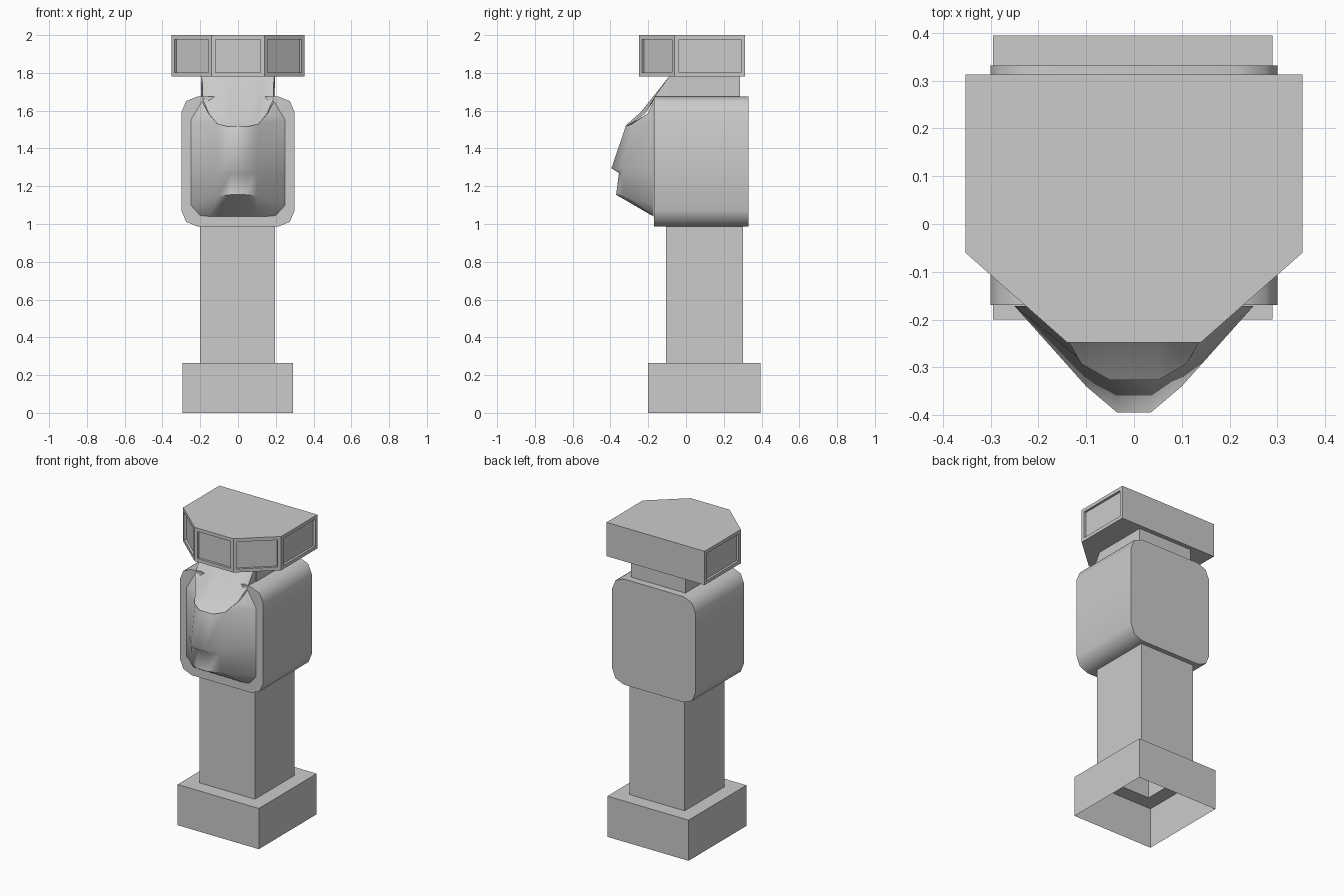
import bpy, bmesh, math

default = bpy.data.objects.get("Cube")
if default:
    bpy.data.objects.remove(default, do_unlink=True)

stone = bpy.data.materials.new("stone_grey")
stone.use_nodes = True
stone.diffuse_color = (0.6, 0.6, 0.6, 1)
stone.node_tree.nodes["Principled BSDF"].inputs["Base Color"].default_value = (0.6, 0.6, 0.6, 1)


def finish(name, bm, smooth=None):
    mesh = bpy.data.meshes.new(name)
    bm.to_mesh(mesh)
    bm.free()
    mesh.materials.append(stone)
    obj = bpy.data.objects.new(name, mesh)
    bpy.context.collection.objects.link(obj)
    if smooth:
        bpy.ops.object.select_all(action='DESELECT')
        obj.select_set(True)
        bpy.context.view_layer.objects.active = obj
        bpy.ops.object.shade_smooth_by_angle(angle=math.radians(smooth))
    return obj


def box(x0, x1, y0, y1, z0, z1):
    bm = bmesh.new()
    bmesh.ops.create_cube(bm, size=1)
    for v in bm.verts:
        v.co = (x1 if v.co.x > 0 else x0, y1 if v.co.y > 0 else y0, z1 if v.co.z > 0 else z0)
    bm.normal_update()
    return bm


def mirrored_sheet(name, rows, smooth):
    """Skin rows of points, each given from the centre out to the left side."""
    bm = bmesh.new()
    grid = []
    for row in rows:
        full = [(-x, y, z) for x, y, z in reversed(row)] + list(row)
        grid.append([bm.verts.new(p) for p in full])
    for low, high in zip(grid, grid[1:]):
        for i in range(len(low) - 1):
            bm.faces.new((low[i], low[i + 1], high[i + 1], high[i]))
    return finish(name, bm, smooth)


# Plinth and shaft: one hollow shell, open underneath
bm = box(-0.295, 0.29, -0.2, 0.395, 0, 0.265)
top = max(bm.faces, key=lambda f: f.calc_center_median().z)
bottom = min(bm.faces, key=lambda f: f.calc_center_median().z)
bmesh.ops.delete(bm, geom=[bottom], context='FACES_ONLY')
bmesh.ops.inset_region(bm, faces=[top], thickness=0.093, use_even_offset=True)
shaft = bmesh.ops.extrude_face_region(bm, geom=[top])["geom"]
for v in shaft:
    if isinstance(v, bmesh.types.BMVert):
        v.co.z = 0.99
bmesh.ops.delete(bm, geom=[top], context='FACES_ONLY')
finish("plinth_and_shaft", bm)

# Head block: the four long edges running front to back are rounded
bm = box(-0.3, 0.3, -0.17, 0.332, 0.987, 1.675)
long_edges = [e for e in bm.edges if abs(e.verts[0].co.y - e.verts[1].co.y) > 0.1]
bmesh.ops.bevel(bm, geom=long_edges, offset=0.085, segments=2, profile=0.5, affect='EDGES')
finish("head_block", bm, 50)

# Face: rows from chin to brow
mirrored_sheet("face", [
    [(0.1, -0.172, 1.04), (0.15, -0.172, 1.04), (0.2, -0.172, 1.045)],
    [(0.04, -0.37, 1.155), (0.1, -0.33, 1.15), (0.25, -0.172, 1.1)],
    [(0.04, -0.355, 1.27), (0.1, -0.335, 1.27), (0.25, -0.172, 1.27)],
    [(0.035, -0.395, 1.295), (0.1, -0.34, 1.295), (0.25, -0.172, 1.295)],
    [(0.04, -0.32, 1.515), (0.11, -0.285, 1.53), (0.25, -0.172, 1.55)],
    [(0.04, -0.17, 1.515), (0.155, -0.205, 1.583), (0.19, -0.172, 1.65)],
], 50)

# Forehead: slopes back from the brow to the crown, slightly hollow in the middle
mirrored_sheet("forehead", [
    [(0.05, -0.327, 1.515), (0.11, -0.293, 1.53), (0.155, -0.215, 1.585),
     (0.187, -0.174, 1.66), (0.19, -0.09, 1.66)],
    [(0.05, -0.25, 1.57), (0.113, -0.24, 1.592), (0.158, -0.182, 1.635),
     (0.188, -0.147, 1.7), (0.191, -0.09, 1.7)],
    [(0.05, -0.09, 1.78), (0.12, -0.09, 1.78), (0.165, -0.09, 1.78),
     (0.19, -0.09, 1.78), (0.195, -0.085, 1.78)],
], 50)

# Neck between the head block and the crown
finish("crown_neck", box(-0.195, 0.195, -0.09, 0.285, 1.66, 1.785))

# Crown: faceted slab with recessed panels on all but the back
half = [(0.353, 0.313), (0.353, -0.06), (0.14, -0.248)]
outline = [(-x, y) for x, y in half] + [(x, y) for x, y in reversed(half)]
bm = bmesh.new()
base = bm.faces.new([bm.verts.new((x, y, 1.78)) for x, y in outline])
slab = bmesh.ops.extrude_face_region(bm, geom=[base])["geom"]
for v in slab:
    if isinstance(v, bmesh.types.BMVert):
        v.co.z = 2.0
bmesh.ops.recalc_face_normals(bm, faces=bm.faces)
bm.normal_update()
panels = [f for f in bm.faces if abs(f.normal.z) < 0.5 and f.normal.y < 0.5]
bmesh.ops.inset_individual(bm, faces=panels, thickness=0.022, use_even_offset=True)
bmesh.ops.inset_individual(bm, faces=panels, thickness=0.0, depth=-0.015)
finish("crown", bm)
